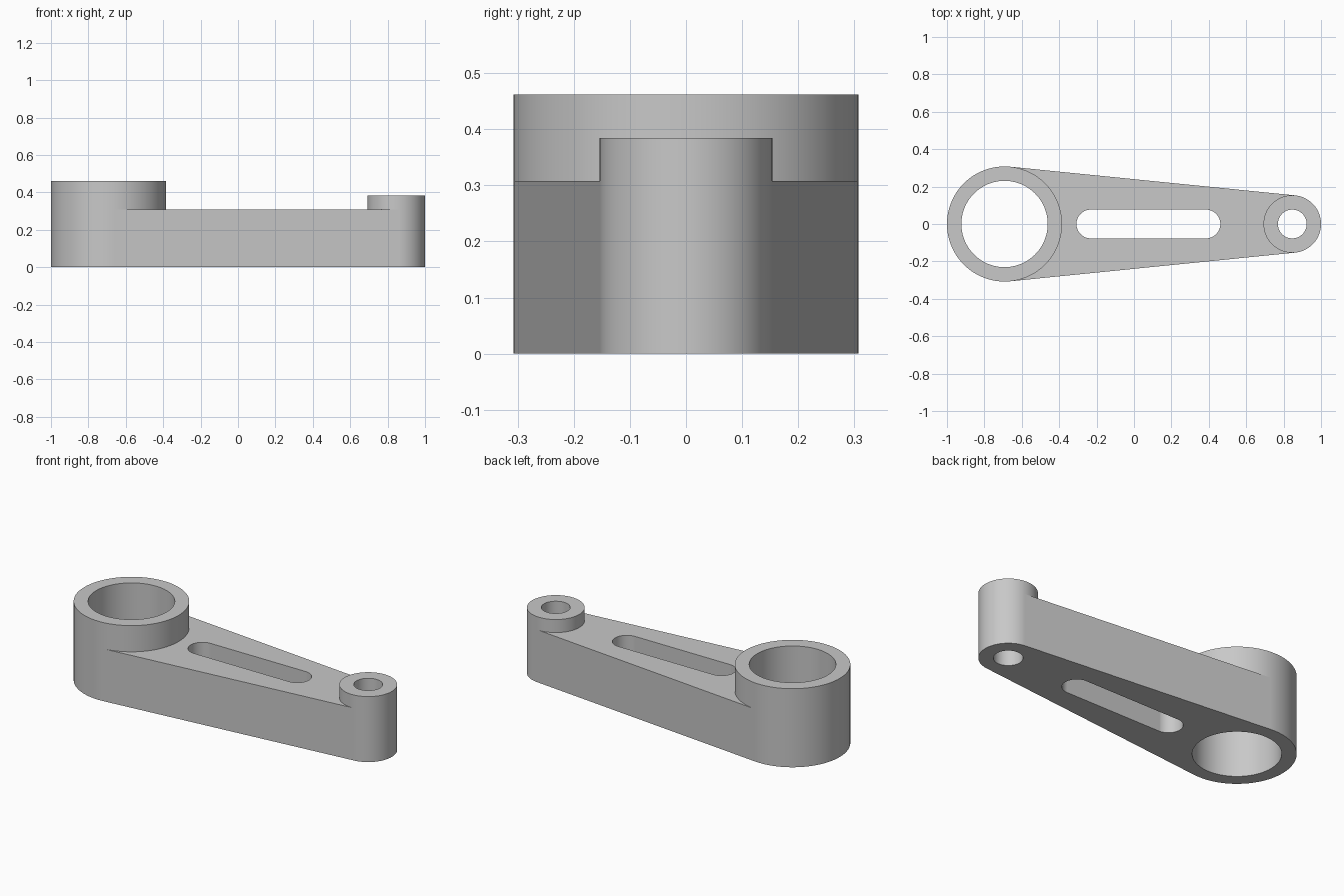
import bpy
import bmesh
from math import acos, cos, sin, pi
from mathutils import Vector

cube = bpy.data.objects.get("Cube")
if cube:
    bpy.data.objects.remove(cube)

U = 2 / 13                       # design unit
BIG = Vector((-4.5 * U, 0, 0))   # large boss centre
SMALL = Vector((5.5 * U, 0, 0))  # small boss centre
BIG_R, SMALL_R = 2 * U, U
BIG_HOLE, SMALL_HOLE = 1.5 * U, U / 2
ARM_H, BIG_H, SMALL_H = 2 * U, 3 * U, 2.5 * U
STEPS = 40                       # segments per arc
TANGENT = acos((BIG_R - SMALL_R) / (SMALL - BIG).length)

bm = bmesh.new()


def arc(centre, radius, start, end):
    """Vertices along an arc, without its last point."""
    angles = [start + (end - start) * i / STEPS for i in range(STEPS)]
    return [bm.verts.new(centre + radius * Vector((cos(a), sin(a), 0))) for a in angles]


def circle(centre, radius):
    """Right-hand and left-hand arcs, split where the arm sides touch."""
    right = arc(centre, radius, -TANGENT, TANGENT)
    left = arc(centre, radius, TANGENT, 2 * pi - TANGENT)
    return right, left


def loop_edges(verts):
    pairs = zip(verts, verts[1:] + verts[:1])
    return [bm.edges.get(p) or bm.edges.new(p) for p in pairs]


def ring(outer, inner):
    for i in range(len(outer)):
        bm.faces.new((outer[i - 1], outer[i], inner[i], inner[i - 1]))


def raise_faces(faces, height):
    result = bmesh.ops.extrude_face_region(bm, geom=faces)
    moved = [g for g in result["geom"] if isinstance(g, bmesh.types.BMVert)]
    bmesh.ops.translate(bm, verts=moved, vec=(0, 0, height))


# Tapered web between the bosses, with its rounded slot
big_right, big_left = circle(BIG, BIG_R)
small_right, small_left = circle(SMALL, SMALL_R)
outline = big_right + [big_left[0]] + small_left + [small_right[0]]
slot = (arc(Vector((2.5 * U, 0, 0)), U / 2, -pi / 2, pi / 2)
        + arc(Vector((-1.5 * U, 0, 0)), U / 2, pi / 2, 3 * pi / 2))
# Keep the web outline in order around both concave ends
outline = big_right + [big_left[0]] + small_left + [small_right[0]]
bmesh.ops.triangle_fill(bm, edges=loop_edges(outline) + loop_edges(slot),
                        use_beauty=True, normal=(0, 0, 1))

# Boss rings around the bores
for right, left, centre, bore in ((big_right, big_left, BIG, BIG_HOLE),
                                  (small_right, small_left, SMALL, SMALL_HOLE)):
    inner_right, inner_left = circle(centre, bore)
    ring(right + left, inner_right + inner_left)
bmesh.ops.recalc_face_normals(bm, faces=bm.faces)

# Arm thickness, then the taller bosses
raise_faces(bm.faces[:], ARM_H)
for centre, radius, height in ((BIG, BIG_R, BIG_H), (SMALL, SMALL_R, SMALL_H)):
    top = centre + Vector((0, 0, ARM_H))
    faces = [f for f in bm.faces
             if all(abs(v.co.z - ARM_H) < 1e-4 for v in f.verts)
             and (f.calc_center_median() - top).length < radius]
    raise_faces(faces, height - ARM_H)
bmesh.ops.recalc_face_normals(bm, faces=bm.faces)

mesh = bpy.data.meshes.new("lever_arm")
bm.to_mesh(mesh)
bm.free()
lever = bpy.data.objects.new("lever_arm", mesh)
bpy.context.collection.objects.link(lever)

# Plain grey metal
grey = bpy.data.materials.new("light_grey")
grey.use_nodes = True
colour = (0.58, 0.58, 0.58, 1)
grey.diffuse_color = colour
grey.node_tree.nodes["Principled BSDF"].inputs["Base Color"].default_value = colour
mesh.materials.append(grey)

# Smooth bores and bosses, crisp rims
bpy.ops.object.select_all(action="DESELECT")
lever.select_set(True)
bpy.context.view_layer.objects.active = lever
bpy.ops.object.shade_smooth_by_angle(angle=pi / 6)
weighted = lever.modifiers.new("even_shading", "WEIGHTED_NORMAL")
weighted.keep_sharp = True
